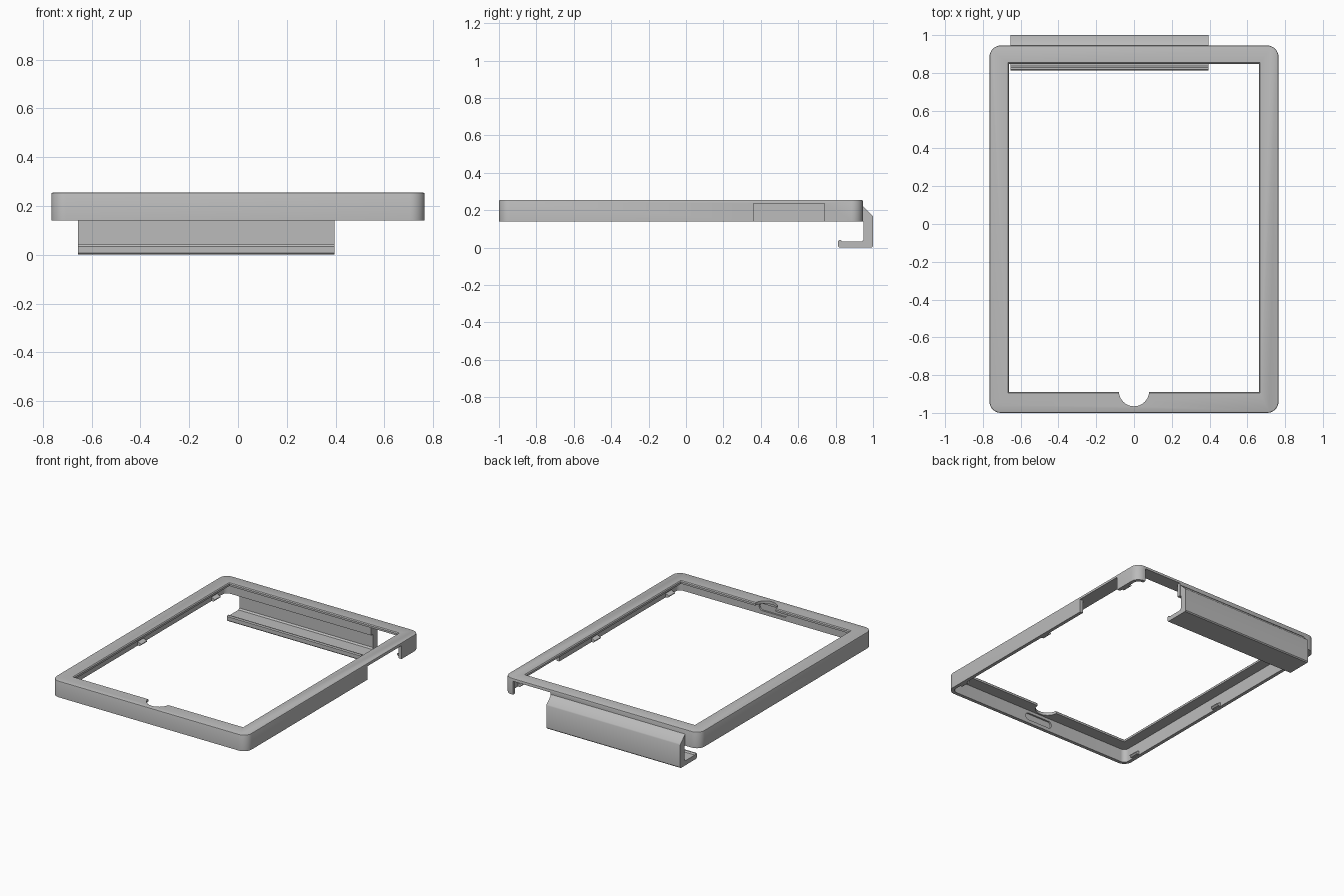
import bpy, bmesh, math

if "Cube" in bpy.data.objects:
    bpy.data.objects.remove(bpy.data.objects["Cube"])

mat = bpy.data.materials.new("plain_grey")
mat.diffuse_color = (0.5, 0.5, 0.5, 1)
mat.use_nodes = True
mat.node_tree.nodes["Principled BSDF"].inputs["Base Color"].default_value = mat.diffuse_color


def loft(name, rings):
    """Skin a stack of matching closed rings and cap both ends."""
    bm = bmesh.new()
    loops = [[bm.verts.new(p) for p in r] for r in rings]
    n = len(loops[0])
    for a, b in zip(loops, loops[1:]):
        for i in range(n):
            j = (i + 1) % n
            bm.faces.new((a[i], a[j], b[j], b[i]))
    bm.faces.new(loops[0][::-1])
    bm.faces.new(loops[-1])
    bmesh.ops.recalc_face_normals(bm, faces=bm.faces)
    me = bpy.data.meshes.new(name)
    bm.to_mesh(me)
    bm.free()
    me.materials.append(mat)
    ob = bpy.data.objects.new(name, me)
    bpy.context.collection.objects.link(ob)
    return ob


def round_rect(x0, x1, y0, y1, r, seg=8):
    pts = []
    for k, (cx, cy) in enumerate([(x1 - r, y1 - r), (x0 + r, y1 - r),
                                  (x0 + r, y0 + r), (x1 - r, y0 + r)]):
        for i in range(seg + 1):
            a = math.pi / 2 * (k + i / seg)
            pts.append((cx + r * math.cos(a), cy + r * math.sin(a)))
    return pts


def at_z(pts, z):
    return [(x, y, z) for x, y in pts]


def box(name, x0, x1, y0, y1, z0, z1):
    p = [(x0, y0), (x1, y0), (x1, y1), (x0, y1)]
    return loft(name, [at_z(p, z0), at_z(p, z1)])


def select(ob):
    bpy.ops.object.select_all(action='DESELECT')
    ob.select_set(True)
    bpy.context.view_layer.objects.active = ob


def cut(ob, cutter):
    m = ob.modifiers.new("cut", 'BOOLEAN')
    m.operation, m.solver, m.object = 'DIFFERENCE', 'EXACT', cutter
    select(ob)
    bpy.ops.object.modifier_apply(modifier=m.name)
    bpy.data.objects.remove(cutter)


W, Y0, Y1, R = 0.765, -1.0, 0.945, 0.06     # outer frame
ZB, ZU, ZT, T = 0.14, 0.235, 0.255, 0.024   # bottom, bezel underside, top, wall


def outline(inset):
    return round_rect(-W + inset, W - inset, Y0 + inset, Y1 - inset, R - inset)


# bezel frame with a softened top edge
frame = loft("bezel_frame", [at_z(outline(0), ZB), at_z(outline(0), ZT - 0.007),
                             at_z(outline(0.002), ZT - 0.002), at_z(outline(0.007), ZT)])
# hollow underside
cut(frame, loft("cavity", [at_z(outline(T), 0.1), at_z(outline(T), ZU)]))


# screen opening with a chamfered rim
def opening(g):
    return [(-0.662 - g, -0.89 - g), (0.662 + g, -0.89 - g),
            (0.662 + g, 0.848 + g), (-0.662 - g, 0.848 + g)]


cut(frame, loft("opening", [at_z(opening(0), 0.2), at_z(opening(0), 0.249),
                            at_z(opening(0.007), 0.256), at_z(opening(0.007), 0.3)]))
# round button notch in the front bezel
notch = [(0.08 * math.cos(i * math.tau / 48), -0.885 + 0.08 * math.sin(i * math.tau / 48))
         for i in range(48)]
cut(frame, loft("notch", [at_z(notch, 0.2), at_z(notch, 0.3)]))
# side wall and back wall cutouts
cut(frame, box("side_cut", 0.735, 0.8, 0.36, 0.74, 0.1, ZU))
cut(frame, box("back_cut", 0.4, 0.695, 0.915, 1.0, 0.1, ZU))
# blind slot inside the front wall
slot = round_rect(-0.11, 0.11, 0.165, 0.215, 0.0249)
cut(frame, loft("slot", [[(x, y, z) for x, z in slot] for y in (-0.988, -0.95)]))

# retaining clips along both side walls
for s, side in ((-1, "left"), (1, "right")):
    for i, y in enumerate((-0.8625, -0.0325, 0.7925)):
        prof = [(0.75, 0.141), (0.725, 0.141), (0.714, 0.15), (0.714, 0.156), (0.75, 0.172)]
        loft(f"{side}_clip_{i + 1}",
             [[(s * x, yy, z) for x, z in prof] for yy in (y - 0.0325, y + 0.0325)])

# hanging hook along the back edge: sloped top, wall, and lip with raised end
hook_profile = [(0.935, 0.14), (0.935, 0.226), (0.945, 0.222), (0.996, 0.172), (1.0, 0.165),
                (1.0, 0.007), (0.993, 0.0), (0.82, 0.0), (0.813, 0.007), (0.813, 0.034),
                (0.819, 0.041), (0.828, 0.041), (0.836, 0.032), (0.94, 0.032),
                (0.95, 0.042), (0.95, 0.14)]
hook = loft("back_hook", [[(x, y, z) for y, z in hook_profile] for x in (-0.655, 0.395)])

for ob in (frame, hook):
    select(ob)
    bpy.ops.object.shade_smooth_by_angle(angle=math.radians(30))
